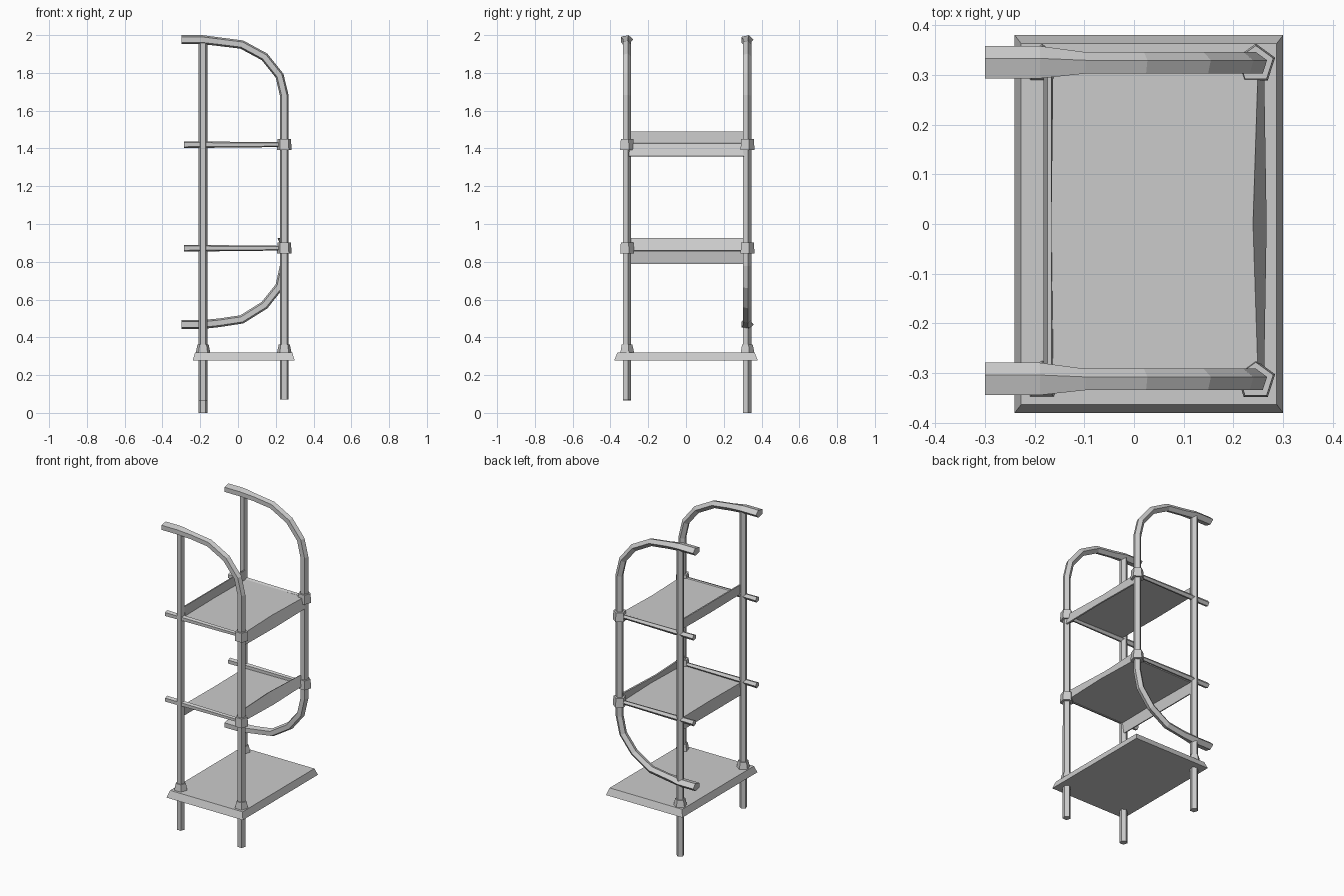
import bpy, bmesh, math
from mathutils import Vector

if "Cube" in bpy.data.objects:
    bpy.data.objects.remove(bpy.data.objects["Cube"])

FRONT_Y, BACK_Y = -0.315, 0.322   # y of the two frame sides
FX, RX = -0.185, 0.245            # x of the straight posts and the bent posts
SIDES, R = 5, 0.024               # pentagonal tubing


def finish(name, bm):
    bmesh.ops.recalc_face_normals(bm, faces=bm.faces)
    mesh = bpy.data.meshes.new(name)
    bm.to_mesh(mesh)
    bm.free()
    obj = bpy.data.objects.new(name, mesh)
    bpy.context.collection.objects.link(obj)
    return obj


def tube(name, y, path):
    """Pentagonal tube along (x, z, radius_y, radius_normal) points in the plane y."""
    bm = bmesh.new()
    pts = [Vector((p[0], y, p[1])) for p in path]
    rings = []
    for i, p in enumerate(pts):
        d_in = (p - pts[i - 1]).normalized() if i else Vector()
        d_out = (pts[i + 1] - p).normalized() if i < len(pts) - 1 else Vector()
        t = (d_in + d_out).normalized()
        n = Vector((-t.z, 0, t.x))
        ry, rn = path[i][2:]
        ring = []
        for k in range(SIDES):
            a = 2 * math.pi * k / SIDES
            ring.append(bm.verts.new(p + Vector((0, ry * math.cos(a), 0)) + n * rn * math.sin(a)))
        rings.append(ring)
    for a, b in zip(rings, rings[1:]):
        for k in range(SIDES):
            j = (k + 1) % SIDES
            bm.faces.new((a[k], a[j], b[j], b[k]))
    bm.faces.new(rings[0])
    bm.faces.new(rings[-1])
    return finish(name, bm)


def upright(name, x, y, stations):
    return tube(name, y, [(x, z, r, r) for z, r in stations])


def shelf(name, profile, bow):
    """Thin sheet with one lip up and one down; the middle is slightly bowed."""
    bm = bmesh.new()
    rows = []
    for y, k in ((-0.305, 0), (0, 1), (0.31, 0)):
        rows.append([bm.verts.new((x + k * dx, y, z)) for (x, z), dx in zip(profile, bow)])
    for a, b in zip(rows, rows[1:]):
        for i in range(len(a) - 1):
            bm.faces.new((a[i], a[i + 1], b[i + 1], b[i]))
    obj = finish(name, bm)
    mod = obj.modifiers.new("thickness", "SOLIDIFY")
    mod.thickness = 0.008
    mod.offset = 0
    return obj


# Bent rails: flattened grip end, then a quarter curve into the vertical post
top_arc = [(-0.30, 1.976, 0.036, 0.025), (-0.19, 1.976, 0.036, 0.025), (-0.10, 1.965, R, R),
           (0.02, 1.95, R, R), (0.14, 1.885, R, R), (0.22, 1.785, R, R), (RX, 1.68, R, R)]
low_arc = [(RX, 0.78, R, R), (0.22, 0.67, R, R), (0.14, 0.57, R, R), (0.02, 0.495, R, R),
           (-0.10, 0.477, R, R), (-0.19, 0.468, 0.036, 0.025), (-0.30, 0.468, 0.036, 0.025)]
tube("front_bent_rail", FRONT_Y, top_arc + [(RX, 0.07, R, R)])
tube("back_bent_rail", BACK_Y, top_arc + low_arc)

# Straight posts
upright("front_straight_post", FX, FRONT_Y, [(0.065, R), (1.97, R)])
upright("back_straight_post", FX, BACK_Y, [(0.0, R), (1.97, R)])

# Flared sockets where the posts pass through the base
for i, (x, y) in enumerate(((FX, FRONT_Y), (FX, BACK_Y), (RX, FRONT_Y))):
    upright(f"base_socket_{i + 1}", x, y, [(0.315, 0.041), (0.362, 0.031)])

# Shelf side rods and collars
for level, z in (("middle", 0.872), ("upper", 1.42)):
    for side, y in (("front", FRONT_Y), ("back", BACK_Y)):
        tube(f"{level}_{side}_shelf_rod", y,
             [(-0.285, z, 0.019, 0.019), (-0.20, z, 0.018, 0.018), (0.25, z, 0.013, 0.013)])
        upright(f"{level}_{side}_collar", RX, y, [(z - 0.028, 0.041), (z + 0.03, 0.037)])

# Shelves
shelf("upper_shelf", [(-0.17, 1.49), (-0.165, 1.428), (0.247, 1.424), (0.258, 1.358)],
      (0, -0.004, -0.01, 0.005))
shelf("middle_shelf", [(-0.178, 0.788), (-0.17, 0.858), (0.24, 0.862), (0.228, 0.925)],
      (0, 0.004, 0.01, -0.015))

# Base board with bevelled edges
bm = bmesh.new()
bmesh.ops.create_cube(bm, size=1)
for v in bm.verts:
    top = v.co.z > 0
    hx, hy = (0.257, 0.363) if top else (0.27, 0.38)
    v.co = (0.03 + math.copysign(hx, v.co.x), math.copysign(hy, v.co.y), 0.32 if top else 0.277)
finish("base_board", bm)
